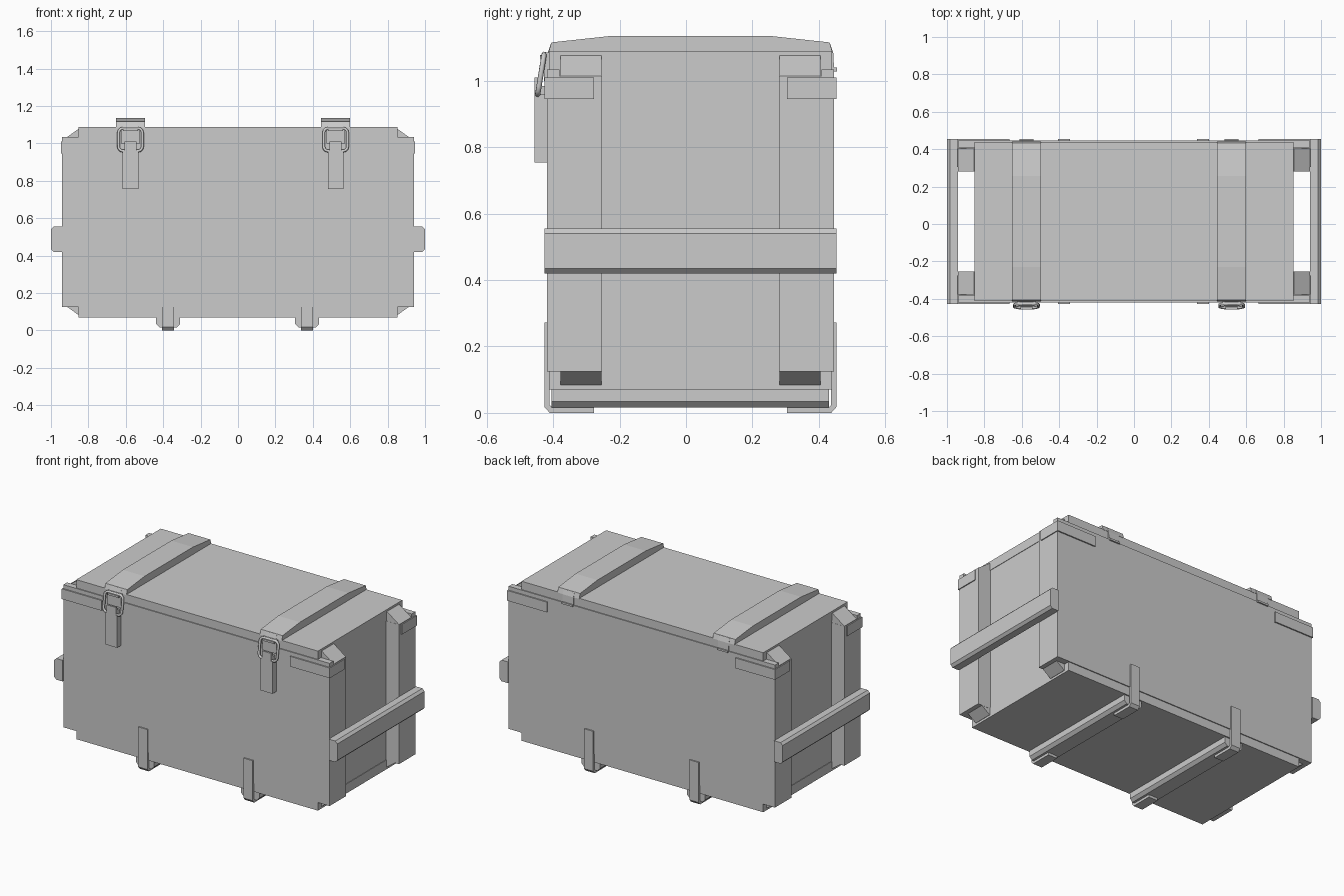
import bpy, bmesh, math
from mathutils import Vector

if "Cube" in bpy.data.objects:
    bpy.data.objects.remove(bpy.data.objects["Cube"])

CY = 0.0135          # depth centre of the crate body (latches stick out in front)


def finish(name, bm, bevel=0.0):
    bmesh.ops.recalc_face_normals(bm, faces=bm.faces)
    me = bpy.data.meshes.new(name)
    bm.to_mesh(me)
    bm.free()
    ob = bpy.data.objects.new(name, me)
    bpy.context.collection.objects.link(ob)
    if bevel:
        m = ob.modifiers.new("bevel", 'BEVEL')
        m.width = bevel
        m.segments = 1
    return ob


def box(name, x, y, z, bevel=0.0):
    bm = bmesh.new()
    bmesh.ops.create_cube(bm, size=1)
    for v in bm.verts:
        v.co = [(a + b) / 2 + c * abs(b - a) for (a, b), c in zip((x, y, z), v.co)]
    return finish(name, bm, bevel)


def prism(name, pts, a, b, axis):
    """Extrude a 2D profile: axis 'x' takes (y, z) points, 'y' takes (x, z)."""
    bm = bmesh.new()
    put = (lambda p, t: (t, p[0], p[1])) if axis == 'x' else (lambda p, t: (p[0], t, p[1]))
    f = bm.faces.new([bm.verts.new(put(p, a)) for p in pts])
    r = bmesh.ops.extrude_face_region(bm, geom=[f])
    d = Vector(put((0, 0), b - a))
    for v in r['geom']:
        if isinstance(v, bmesh.types.BMVert):
            v.co += d
    return finish(name, bm)


def strip(name, path, t, x0, x1):
    """Bent metal strip: a (y, z) path thickened by t to its left."""
    p = [Vector(q) for q in path]
    off = []
    for i, q in enumerate(p):
        ds = [(p[j + 1] - p[j]).normalized() for j in (i - 1, i) if 0 <= j < len(p) - 1]
        ns = [Vector((-d.y, d.x)) for d in ds]
        n = sum(ns, Vector((0, 0))).normalized()
        off.append(q + n * t / n.dot(ns[0]))
    return prism(name, p + off[::-1], x0, x1, 'x')


def Y(s, d):
    return CY + s * d


# main boards
box("lid_board", (-.853, .853), (Y(-1, .426), Y(1, .426)), (1.03, 1.088))
box("bottom_board", (-.853, .853), (Y(-1, .426), Y(1, .426)), (.07, .13))
for s, n in ((-1, "front"), (1, "back")):
    box(n + "_panel", (-.94, .94), (Y(s, .395), Y(s, .432)), (.125, 1.035))

for sx, n in ((-1, "left"), (1, "right")):
    # end panel and carrying bar
    box(n + "_end_panel", (sx * .82, sx * .85), (Y(-1, .41), Y(1, .41)), (.1, 1.06))
    prism(n + "_carry_bar", [(sx * .94, .42), (sx * .985, .42), (sx * 1.0, .435),
                             (sx * 1.0, .54), (sx * .985, .555), (sx * .94, .555)],
          Y(-1, .44), Y(1, .44), 'y')
    for sy, m in ((-1, "front"), (1, "back")):
        tag = f"{n}_{m}"
        # corner post between panel and end board
        box(tag + "_post", (sx * .848, sx * .94), (Y(sy, .267), Y(sy, .397)), (.125, 1.015))
        # sloped blocks above and below the post
        for nm, za, zb in (("upper", 1.076, 1.015), ("lower", .084, .145)):
            zi = 1.0 if nm == "upper" else .16
            prism(f"{tag}_{nm}_block", [(sx * .845, za), (sx * .855, za), (sx * .94, zb),
                                        (sx * .94, zi), (sx * .845, zi)],
                  Y(sy, .268), Y(sy, .391), 'y')
        # metal corner straps
        box(tag + "_corner_strap", (sx * .665, sx * .946), (Y(sy, .43), Y(sy, .44)), (.945, 1.01))
        box(tag + "_corner_strap_end", (sx * .938, sx * .946), (Y(sy, .29), Y(sy, .439)), (.945, 1.01))

# skids under the crate with bent straps at each end
for x, n in ((-.374, "left"), (.37, "right")):
    w = .064
    prism(n + "_skid", [(x - w, .072), (x - w, .034), (x - w + .018, .016),
                        (x + w - .018, .016), (x + w, .034), (x + w, .072)],
          Y(-1, .418), Y(1, .418), 'y')
    for sy, m in ((-1, "front"), (1, "back")):
        strip(f"{n}_{m}_skid_strap",
              [(Y(sy, .44), .273), (Y(sy, .44), .018), (Y(sy, .424), 0), (Y(sy, .29), 0)],
              .016 * -sy, x - .032, x + .032)

# lid battens, hinge straps and latches
for x, n in ((-.575, "left"), (.522, "right")):
    prism(n + "_lid_batten",
          [(Y(-1, .428), 1.085), (Y(-1, .419), 1.116), (Y(-1, .244), 1.135),
           (Y(1, .244), 1.135), (Y(1, .419), 1.116), (Y(1, .428), 1.085)], x - .077, x + .077, 'x')
    for sy, m, zlow in ((-1, "front", 1.06), (1, "back", 1.03)):
        strip(f"{n}_{m}_lid_strap",
              [(Y(sy, .26), 1.132), (Y(sy, .42), 1.114), (Y(sy, .430), 1.085), (Y(sy, .433), zlow)],
              .008 * -sy, x - .038, x + .038)
    # hinge leaf hooked onto the back
    box(n + "_hinge_leaf", (x - .038, x + .038), (Y(1, .428), Y(1, .441)), (1.028, 1.04))
    # latch plate, hook and catch bar
    box(n + "_latch_plate", (x - .042, x + .042), (-.457, -.415), (.755, .96))
    prism(n + "_latch_neck", [(-.457, .955), (-.457, 1.01), (-.445, 1.01), (-.436, .985),
                              (-.415, .985), (-.415, .955)], x - .032, x + .032, 'x')
    box(n + "_lid_hook_plate", (x - .05, x + .05), (-.428, -.405), (1.0, 1.086))
    box(n + "_lid_hook", (x - .04, x + .04), (-.44, -.42), (1.066, 1.078))
    # wire loop of the latch
    pts = []
    for cx, cz, a0 in ((1, 1, 0), (-1, 1, 90), (-1, -1, 180), (1, -1, 270)):
        for k in range(4):
            a = math.radians(a0 + 30 * k)
            u = cx * .04 + .024 * math.cos(a)
            v = cz * .037 + .024 * math.sin(a)
            pts.append((x + u, -.437 + v * .16, 1.02 + v))
    cu = bpy.data.curves.new(n + "_latch_loop", 'CURVE')
    cu.dimensions = '3D'
    cu.bevel_depth = .008
    cu.bevel_resolution = 1
    sp = cu.splines.new('POLY')
    sp.points.add(len(pts) - 1)
    for q, p in zip(sp.points, pts):
        q.co = (*p, 1)
    sp.use_cyclic_u = True
    bpy.context.collection.objects.link(bpy.data.objects.new(n + "_latch_loop", cu))
